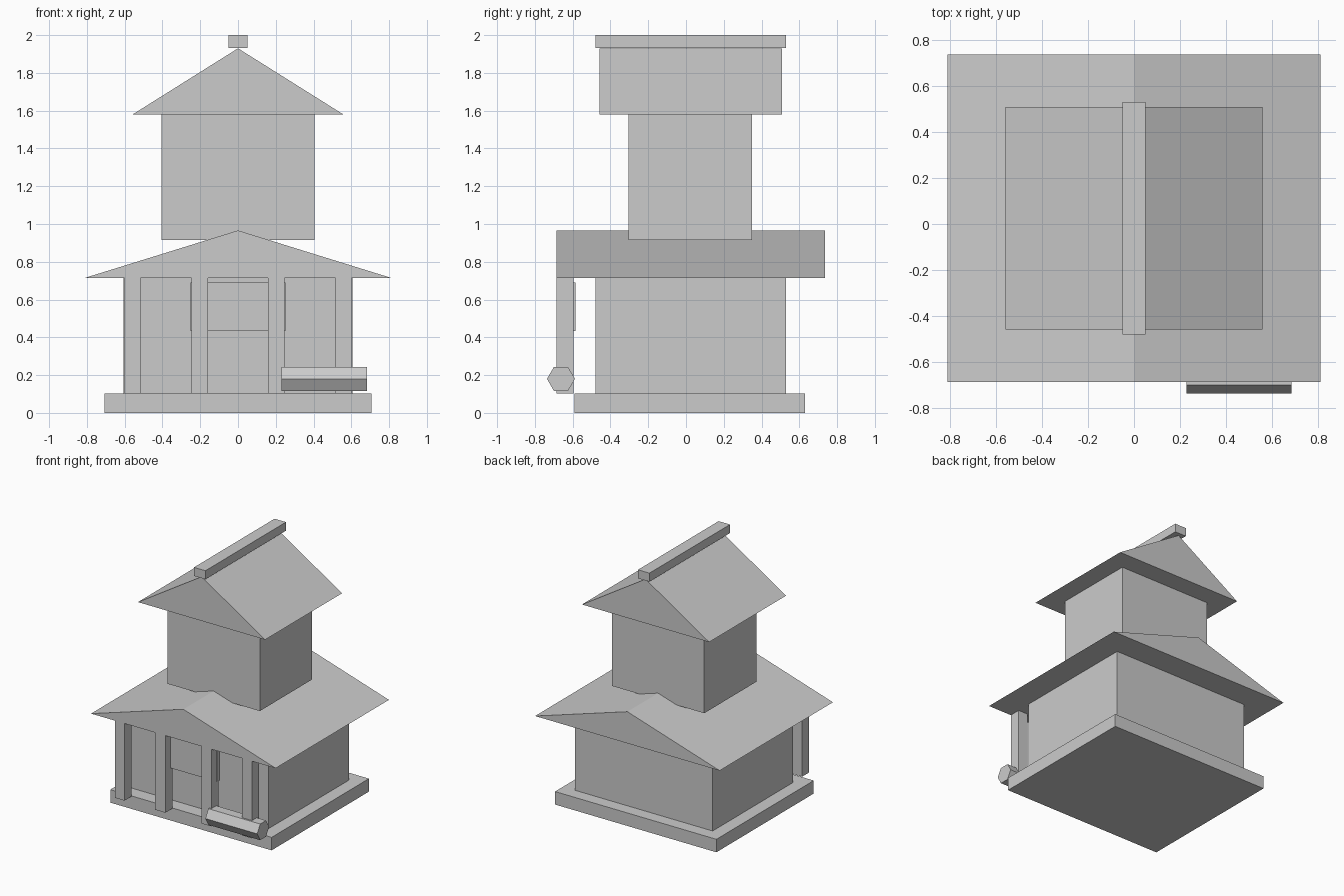
import bpy, bmesh, math
from mathutils import Matrix

if "Cube" in bpy.data.objects:
    bpy.data.objects.remove(bpy.data.objects["Cube"])


def make_object(name, bm):
    bmesh.ops.recalc_face_normals(bm, faces=bm.faces[:])
    mesh = bpy.data.meshes.new(name)
    bm.to_mesh(mesh)
    bm.free()
    obj = bpy.data.objects.new(name, mesh)
    bpy.context.collection.objects.link(obj)
    return obj


def extrude_profile(name, profile, y0, y1):
    """Extrude a closed (x, z) profile along y."""
    bm = bmesh.new()
    face = bm.faces.new([bm.verts.new((x, y0, z)) for x, z in profile])
    out = bmesh.ops.extrude_face_region(bm, geom=[face])["geom"]
    verts = [g for g in out if isinstance(g, bmesh.types.BMVert)]
    bmesh.ops.translate(bm, verts=verts, vec=(0, y1 - y0, 0))
    return make_object(name, bm)


def box(name, x0, x1, y0, y1, z0, z1):
    return extrude_profile(name, [(x0, z0), (x1, z0), (x1, z1), (x0, z1)], y0, y1)


def gable_roof(name, half, y0, y1, eave, ridge):
    return extrude_profile(name, [(-half, eave), (half, eave), (0, ridge)], y0, y1)


# Lower storey
box("base_slab", -0.708, 0.708, -0.59, 0.63, 0.0, 0.103)
box("lower_walls", -0.605, 0.605, -0.48, 0.53, 0.103, 0.715)
gable_roof("lower_roof", 0.81, -0.685, 0.735, 0.715, 0.966)

# Upper storey
box("upper_walls", -0.405, 0.405, -0.305, 0.35, 0.915, 1.58)
gable_roof("upper_roof", 0.558, -0.457, 0.507, 1.58, 1.93)
box("ridge_beam", -0.05, 0.05, -0.48, 0.53, 1.932, 2.0)

# Front porch posts, mirrored left and right
for side, label in ((-1, "left"), (1, "right")):
    for pos, inner, outer in (("inner", 0.158, 0.247), ("outer", 0.516, 0.602)):
        x0, x1 = sorted((side * inner, side * outer))
        box(f"{label}_{pos}_post", x0, x1, -0.685, -0.595, 0.103, 0.715)

# Board hung behind the two inner posts
box("hanging_board", -0.252, 0.252, -0.62, -0.586, 0.433, 0.69)

# Six-sided log lying across the front, corners pointing along y
bm = bmesh.new()
bmesh.ops.create_cone(bm, cap_ends=True, segments=6, radius1=0.074, radius2=0.074, depth=0.455)
angles = [math.degrees(math.atan2(v.co.y, v.co.x)) % 60 for v in bm.verts]
bmesh.ops.rotate(bm, verts=bm.verts[:], matrix=Matrix.Rotation(math.radians(90 - angles[0]), 3, 'Z'))
bmesh.ops.rotate(bm, verts=bm.verts[:], matrix=Matrix.Rotation(math.radians(90), 3, 'Y'))
# Turn so that a corner, not a flat, faces the front
if max(v.co.y for v in bm.verts) < 0.07:
    bmesh.ops.rotate(bm, verts=bm.verts[:], matrix=Matrix.Rotation(math.radians(30), 3, 'X'))
bmesh.ops.translate(bm, verts=bm.verts[:], vec=(0.4565, -0.662, 0.18))
make_object("front_log", bm)
